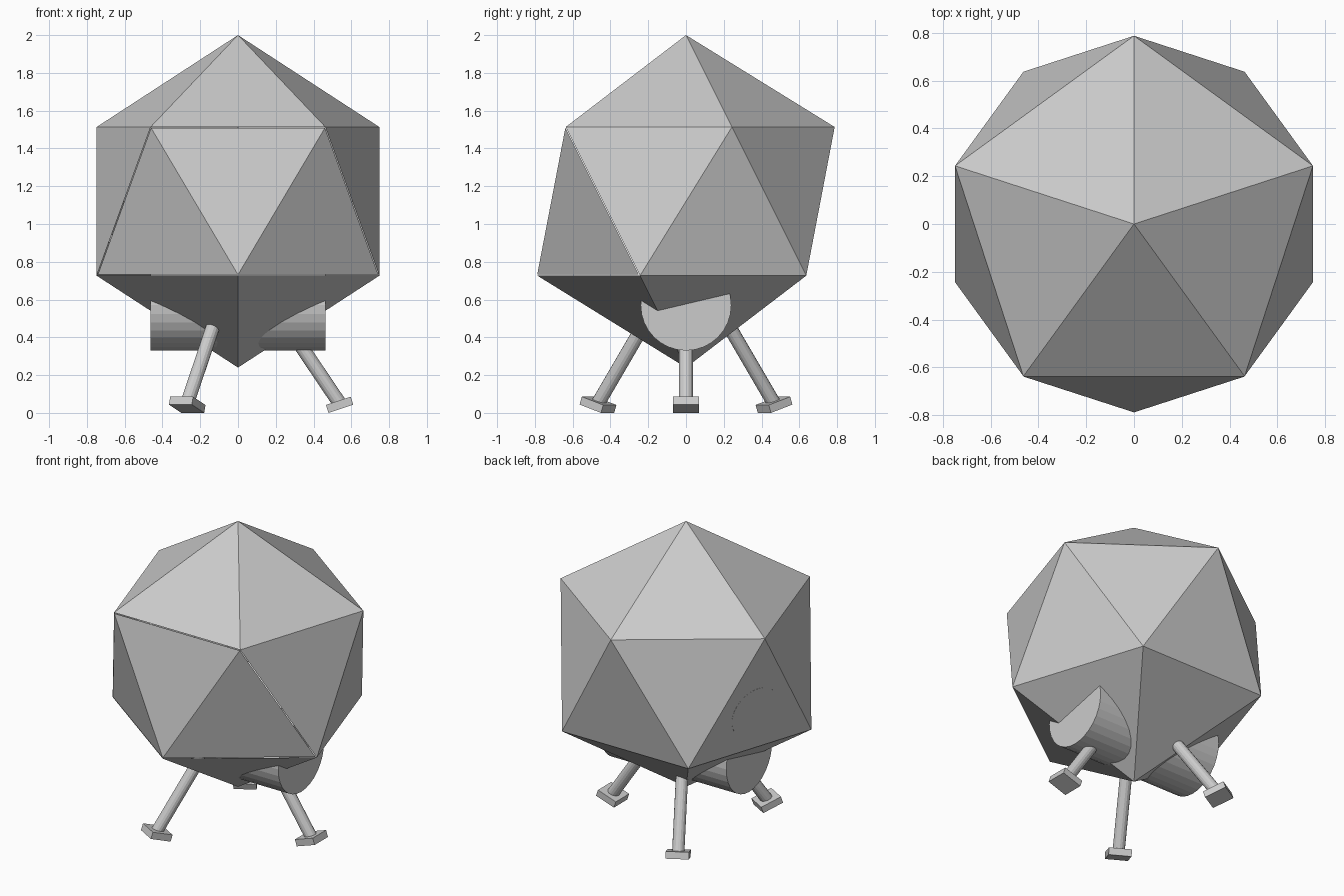
import bpy, bmesh
from math import radians, sin, cos
from mathutils import Matrix, Vector

if "Cube" in bpy.data.objects:
    bpy.data.objects.remove(bpy.data.objects["Cube"])

CENTRE = Vector((0, 0, 1.12))
R = 0.88


def add_object(name, bm):
    mesh = bpy.data.meshes.new(name)
    bm.to_mesh(mesh)
    bm.free()
    obj = bpy.data.objects.new(name, mesh)
    bpy.context.collection.objects.link(obj)
    return obj


def icosahedron():
    bm = bmesh.new()
    turn = Matrix.Translation(CENTRE) @ Matrix.Rotation(radians(90), 4, 'Z')
    bmesh.ops.create_icosphere(bm, subdivisions=1, radius=R, matrix=turn)
    return bm


def is_front(face):
    c = face.calc_center_median()
    return c.y < -0.4 and 0.8 < c.z < 1.45


def rod(name, start, end, radius, sides):
    start, end = Vector(start), Vector(end)
    axis = end - start
    m = Matrix.Translation((start + end) / 2) @ axis.to_track_quat('Z', 'Y').to_matrix().to_4x4()
    bm = bmesh.new()
    bmesh.ops.create_cone(bm, cap_ends=True, segments=sides, radius1=radius,
                          radius2=radius, depth=axis.length, matrix=m)
    return add_object(name, bm)


# Hull: icosahedron with the three front faces left open
bm = icosahedron()
bmesh.ops.delete(bm, geom=[f for f in bm.faces if is_front(f)], context='FACES')
add_object("hull", bm)

# Front window: the three front faces with a hairline gap around them
bm = icosahedron()
bmesh.ops.delete(bm, geom=[f for f in bm.faces if not is_front(f)], context='FACES')
rim = bmesh.ops.inset_region(bm, faces=bm.faces[:], thickness=0.005,
                             use_boundary=True, use_even_offset=True)
bmesh.ops.delete(bm, geom=rim["faces"], context='FACES')
add_object("front_window", bm)

# Engine drum running across the underside
rod("engine_drum", (-0.463, 0, 0.57), (0.463, 0, 0.57), 0.24, 32)

# Round hatch lying flush on the left-hand face
tilt, turn = radians(-10.8), radians(162)
normal = Vector((cos(tilt) * cos(turn), cos(tilt) * sin(turn), sin(tilt)))
inradius = R * 0.7947
rod("side_hatch", CENTRE + normal * (inradius - 0.03),
    CENTRE + normal * (inradius + 0.001), 0.172, 32)

# Three splayed legs with tilted square feet
for i, side in enumerate(("right", "back_left", "front_left")):
    spin = Matrix.Rotation(radians(120 * i), 4, 'Z')
    rod(side + "_leg", spin @ Vector((0.17, 0, 0.597)),
        spin @ Vector((0.535, 0, 0.055)), 0.037, 16)
    bm = bmesh.new()
    m = (spin @ Matrix.Translation((0.538, 0, 0.043))
         @ Matrix.Rotation(radians(-18.5), 4, 'Y') @ Matrix.Diagonal((0.138, 0.14, 0.044, 1)))
    bmesh.ops.create_cube(bm, size=1, matrix=m)
    add_object(side + "_foot", bm)
